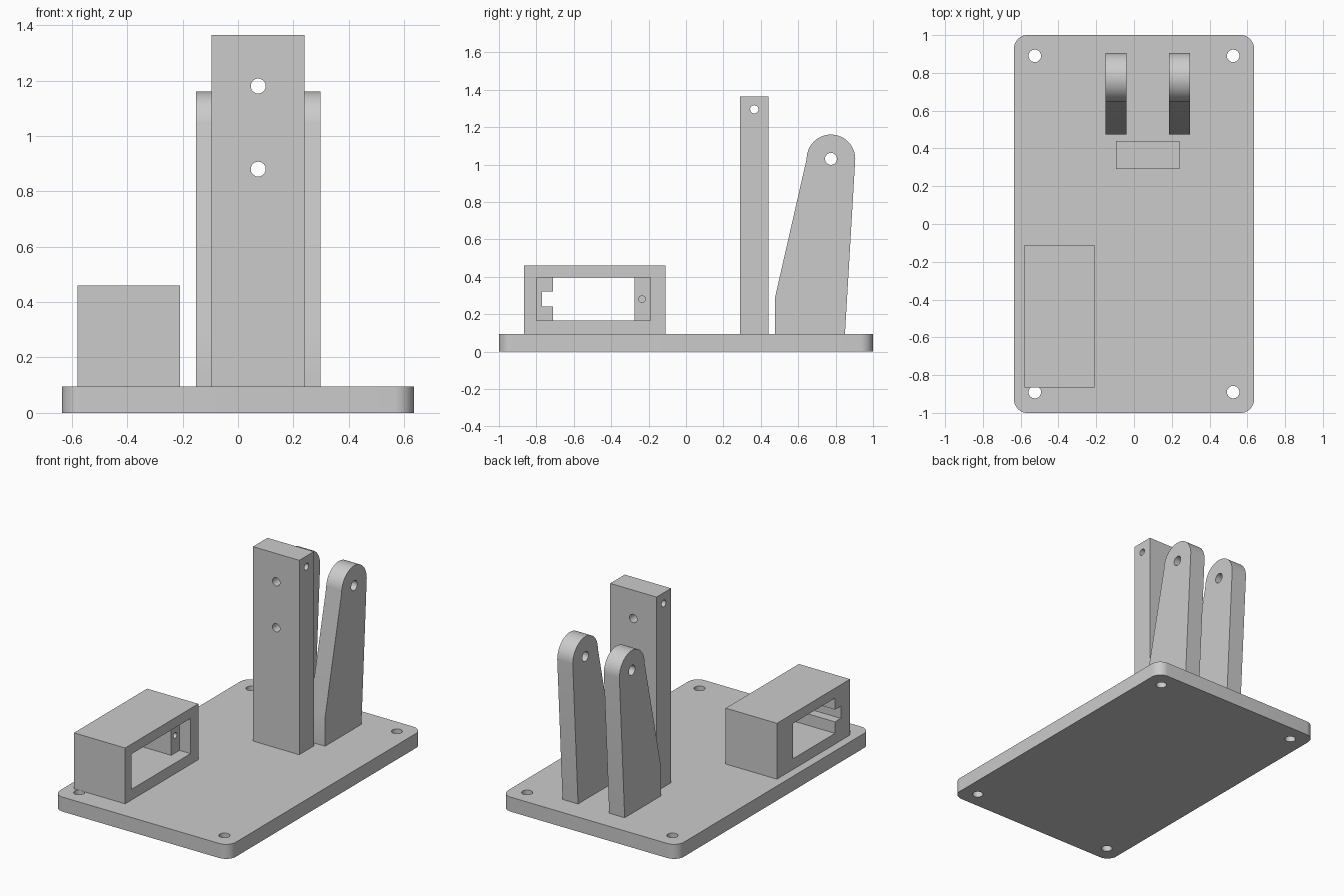
import bpy, bmesh
from math import sin, cos, pi, radians

old = bpy.data.objects.get("Cube")
if old:
    bpy.data.objects.remove(old, do_unlink=True)

grey = bpy.data.materials.new("plain grey")
grey.use_nodes = True
colour = (0.6, 0.6, 0.6, 1)
grey.diffuse_color = colour
grey.node_tree.nodes["Principled BSDF"].inputs["Base Color"].default_value = colour


def arc(cx, cy, r, start, end, steps):
    angles = [radians(start + (end - start) * i / steps) for i in range(steps + 1)]
    return [(cx + r * cos(a), cy + r * sin(a)) for a in angles]


def circle(cx, cy, r):
    return arc(cx, cy, r, 0, 360, 32)[:-1]


def rect(a0, a1, b0, b1):
    return [(a0, b0), (a1, b0), (a1, b1), (a0, b1)]


def prism(name, outline, axis, lo, hi):
    """Extrude a closed outline along one axis, from lo to hi."""
    place = {"x": lambda a, b, c: (c, a, b),
             "y": lambda a, b, c: (a, c, b),
             "z": lambda a, b, c: (a, b, c)}[axis]
    bm = bmesh.new()
    cap = bm.faces.new([bm.verts.new(place(a, b, lo)) for a, b in outline])
    new = bmesh.ops.extrude_face_region(bm, geom=[cap])["geom"]
    top = [v for v in new if isinstance(v, bmesh.types.BMVert)]
    bmesh.ops.translate(bm, verts=top, vec=place(0, 0, hi - lo))
    bmesh.ops.recalc_face_normals(bm, faces=bm.faces)
    mesh = bpy.data.meshes.new(name)
    bm.to_mesh(mesh)
    bm.free()
    mesh.materials.append(grey)
    obj = bpy.data.objects.new(name, mesh)
    bpy.context.collection.objects.link(obj)
    return obj


def select(obj):
    bpy.ops.object.select_all(action="DESELECT")
    obj.select_set(True)
    bpy.context.view_layer.objects.active = obj


def cut(obj, outline, axis, lo, hi):
    """Subtract a prism from a part."""
    cutter = prism("cutter", outline, axis, lo, hi)
    cutter.hide_render = True
    select(obj)
    mod = obj.modifiers.new("cut", "BOOLEAN")
    mod.operation = "DIFFERENCE"
    mod.solver = "EXACT"
    mod.object = cutter
    bpy.ops.object.modifier_apply(modifier=mod.name)
    bpy.data.objects.remove(cutter, do_unlink=True)


def smooth(obj):
    select(obj)
    bpy.ops.object.shade_smooth_by_angle(angle=radians(25))


floor = 0.095

# Base plate with rounded corners and four screw holes
w, d, r = 0.635, 1.0, 0.07
corners = [(1, 1, 0), (-1, 1, 90), (-1, -1, 180), (1, -1, 270)]
outline = []
for sx, sy, a in corners:
    outline += arc(sx * (w - r), sy * (d - r), r, a, a + 90, 10)
base = prism("base_plate", outline, "z", 0, floor)
for sx, sy, a in corners:
    cut(base, circle(sx * 0.525, sy * 0.89, 0.033), "z", -0.1, 0.2)
smooth(base)

# Hollow housing: wide recess on one side, narrower opening with a cable slot behind
housing = prism("motor_housing", rect(-0.865, -0.11, floor, 0.46), "x", -0.58, -0.21)
cut(housing, rect(-0.8, -0.19, 0.165, 0.395), "x", -0.29, -0.1)
slot = [(-0.71, 0.165), (-0.275, 0.165), (-0.275, 0.395), (-0.71, 0.395),
        (-0.71, 0.32), (-0.77, 0.32), (-0.77, 0.24), (-0.71, 0.24)]
cut(housing, slot, "x", -0.7, -0.25)
cut(housing, circle(-0.235, 0.28, 0.018), "x", -0.42, -0.25)
smooth(housing)

# Tall column with two holes front to back and one side to side
column = prism("column", rect(-0.095, 0.24, floor, 1.365), "z", 0, 1)
bpy.data.objects.remove(column, do_unlink=True)
column = prism("column", rect(-0.095, 0.24, floor, 1.365), "y", 0.29, 0.44)
for z in (0.88, 1.18):
    cut(column, circle(0.073, z, 0.027), "y", 0.2, 0.5)
cut(column, circle(0.365, 1.295, 0.022), "x", -0.2, 0.4)
smooth(column)

# Pair of tapered pivot arms with rounded tops
profile = [(0.475, floor), (0.85, floor)] + arc(0.775, 1.03, 0.13, 0, 180, 28) + [(0.475, 0.285)]
for name, x0, x1 in (("right_arm", -0.152, -0.04), ("left_arm", 0.185, 0.297)):
    arm = prism(name, profile, "x", x0, x1)
    cut(arm, circle(0.775, 1.03, 0.032), "x", x0 - 0.1, x1 + 0.1)
    smooth(arm)
